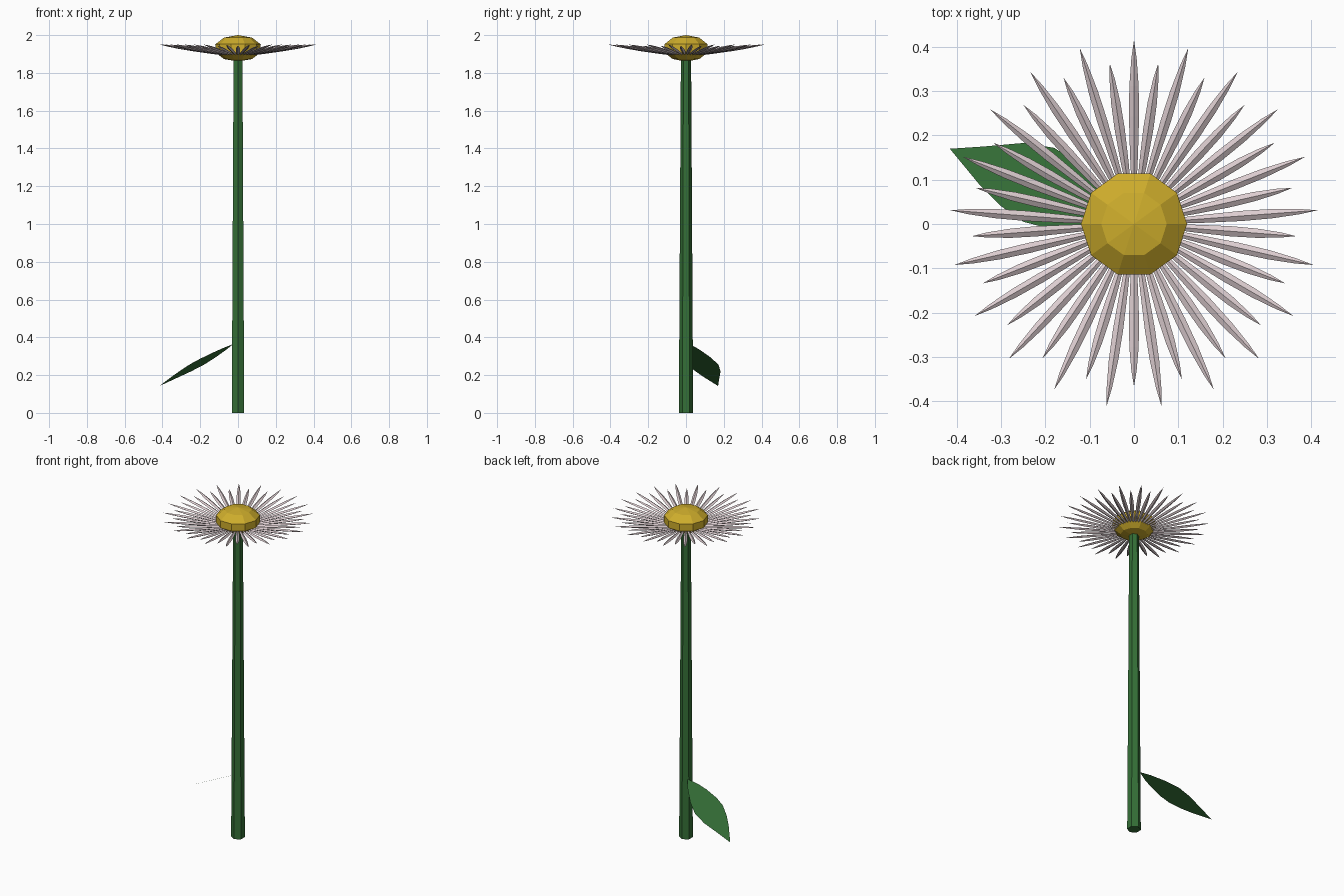
import bpy, bmesh
from math import radians, cos, sin, pi
from mathutils import Matrix

cube = bpy.data.objects.get("Cube")
if cube:
    bpy.data.objects.remove(cube, do_unlink=True)


def material(name, rgb):
    mat = bpy.data.materials.new(name)
    mat.use_nodes = True
    mat.diffuse_color = (*rgb, 1)
    mat.node_tree.nodes["Principled BSDF"].inputs["Base Color"].default_value = (*rgb, 1)
    return mat


def finish(name, bm, mat):
    bmesh.ops.recalc_face_normals(bm, faces=bm.faces)
    mesh = bpy.data.meshes.new(name)
    bm.to_mesh(mesh)
    bm.free()
    mesh.materials.append(mat)
    obj = bpy.data.objects.new(name, mesh)
    bpy.context.collection.objects.link(obj)
    return obj


green = material("leaf green", (0.035, 0.16, 0.038))
yellow = material("pollen yellow", (0.62, 0.42, 0.025))
pink = material("pale pink", (0.72, 0.61, 0.63))

# Stem: tapered hexagonal column with a corner facing the front
bm = bmesh.new()
bmesh.ops.create_cone(bm, cap_ends=True, segments=6, radius1=0.038, radius2=0.027, depth=1.89,
                      matrix=Matrix.Translation((0, 0, 0.945)) @ Matrix.Rotation(radians(30), 4, "Z"))
for v in bm.verts:  # make sure a corner lies on the y axis
    v.co.z = max(v.co.z, 0)
if max(v.co.y for v in bm.verts) < 0.036:
    bmesh.ops.rotate(bm, verts=bm.verts, matrix=Matrix.Rotation(radians(30), 3, "Z"))
finish("stem", bm, green)

# Flower centre: squashed ten-sided ball
bm = bmesh.new()
bmesh.ops.create_uvsphere(bm, u_segments=10, v_segments=5, radius=1)
bmesh.ops.scale(bm, verts=bm.verts, vec=(0.126, 0.126, 0.07))
bmesh.ops.rotate(bm, verts=bm.verts, matrix=Matrix.Rotation(radians(18), 3, "Z"))
bmesh.ops.translate(bm, verts=bm.verts, vec=(0, 0, 1.93))
finish("flower_centre", bm, yellow)

# Petals: slim ridged spindles, as (position along petal, half width)
PETAL = [(0, 0.005), (0.25, 0.009), (0.5, 0.0115), (0.7, 0.0105), (0.88, 0.006)]


def add_petal(bm, angle, tip_radius, tip_z):
    root_radius, root_z = 0.07, 1.895
    turn = Matrix.Rotation(angle, 3, "Z")

    def point(t, side, lift):
        r = root_radius + t * (tip_radius - root_radius)
        z = root_z + t * (tip_z - root_z) + lift
        co = turn @ Matrix.Translation((r, side, z)).translation
        return bm.verts.new(co)

    rings = [[point(t, w, 0), point(t, 0, w * 0.65), point(t, -w, 0), point(t, 0, -w * 0.65)]
             for t, w in PETAL]
    tip = point(1, 0, 0)
    bm.faces.new(rings[0])
    for a, b in zip(rings, rings[1:]):
        for i in range(4):
            j = (i + 1) % 4
            bm.faces.new((a[i], a[j], b[j], b[i]))
    for i in range(4):
        bm.faces.new((rings[-1][i], rings[-1][(i + 1) % 4], tip))


COUNT = 21
for name, offset, radius, tip_z in (("long_petals", 0, 0.416, 1.95),
                                    ("short_petals", 0.5, 0.367, 1.943)):
    bm = bmesh.new()
    for k in range(COUNT):
        add_petal(bm, pi / 2 + 2 * pi * (k + offset) / COUNT, radius, tip_z)
    finish(name, bm, pink)

# Leaf: flat pointed blade sloping down from the stem
OUTLINE = [(-0.025, 0.02), (-0.08, 0.0), (-0.13, -0.008), (-0.2, -0.008), (-0.25, 0.005),
           (-0.3, 0.04), (-0.35, 0.09), (-0.416, 0.17), (-0.34, 0.175), (-0.25, 0.183),
           (-0.18, 0.172), (-0.12, 0.131), (-0.06, 0.07)]
bm = bmesh.new()
blade = bm.faces.new([bm.verts.new((x, y, 0.381 + 0.48 * x - 0.23 * y)) for x, y in OUTLINE])
blade.normal_update()
facing_down = blade.normal.z < 0
leaf = finish("leaf", bm, green)
if leaf.data.polygons[0].normal.z < 0:
    leaf.data.flip_normals()
